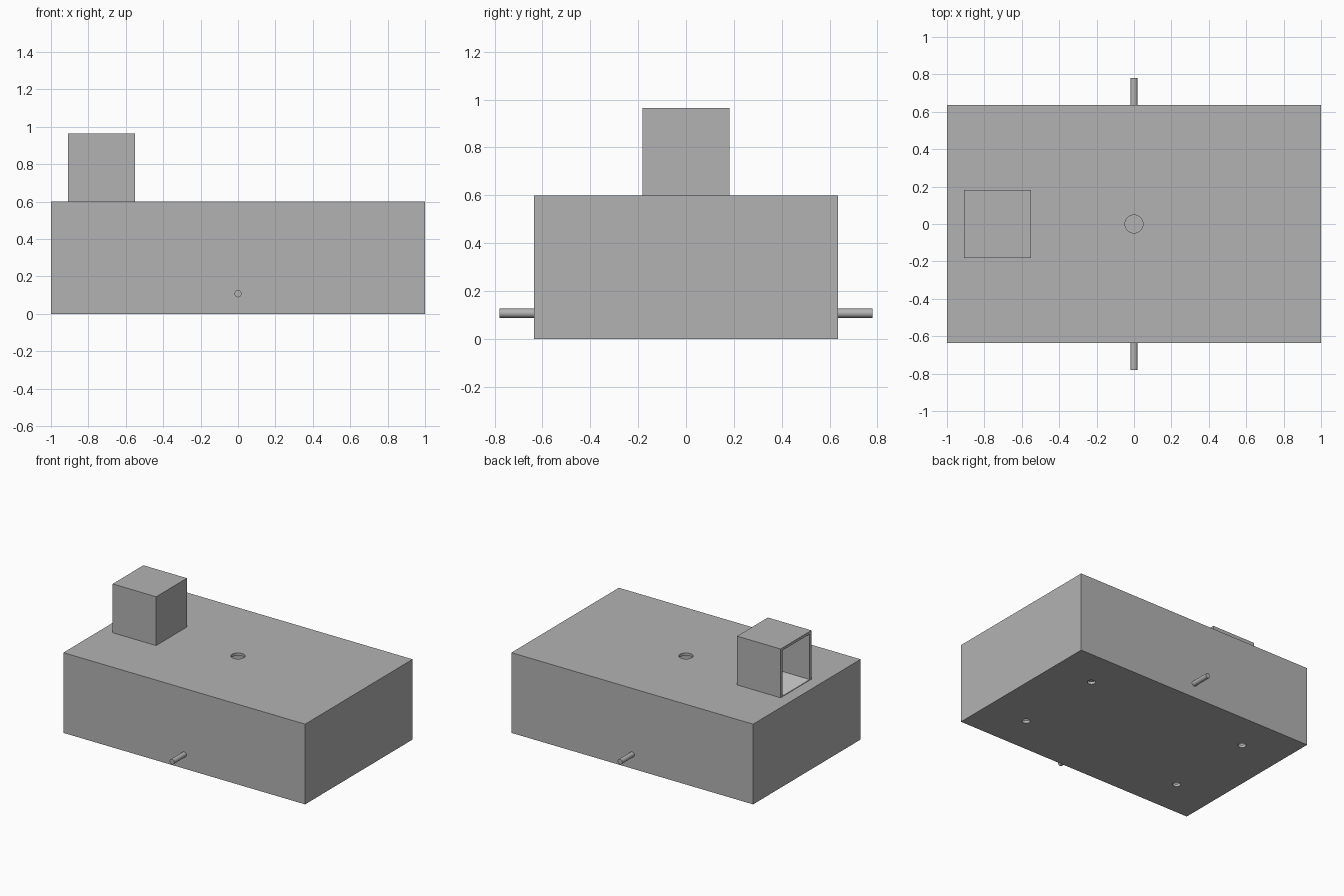
import bpy
import bmesh
from mathutils import Matrix, Vector

default = bpy.data.objects.get("Cube")
if default:
    bpy.data.objects.remove(default, do_unlink=True)

WALL = 0.02


def material(name, value):
    mat = bpy.data.materials.new(name)
    mat.use_nodes = True
    colour = (value, value, value, 1)
    mat.diffuse_color = colour
    mat.node_tree.nodes["Principled BSDF"].inputs["Base Color"].default_value = colour
    return mat


grey = material("mid grey", 0.45)
pale = material("pale grey", 0.65)


def make(name, bm, mat):
    mesh = bpy.data.meshes.new(name)
    bm.to_mesh(mesh)
    bm.free()
    mesh.materials.append(mat)
    obj = bpy.data.objects.new(name, mesh)
    bpy.context.collection.objects.link(obj)
    return obj


def box(name, low, high, mat=grey):
    low, high = Vector(low), Vector(high)
    bm = bmesh.new()
    matrix = Matrix.Translation((low + high) / 2) @ Matrix.Diagonal((*(high - low), 1))
    bmesh.ops.create_cube(bm, size=1, matrix=matrix)
    return make(name, bm, mat)


def cylinder(name, centre, radius, length, axis="Z"):
    bm = bmesh.new()
    matrix = Matrix.Translation(centre)
    if axis == "Y":
        matrix = matrix @ Matrix.Rotation(1.570796, 4, "X")
    bmesh.ops.create_cone(bm, cap_ends=True, segments=32, radius1=radius,
                          radius2=radius, depth=length, matrix=matrix)
    for face in bm.faces:
        face.smooth = len(face.verts) == 4
    for edge in bm.edges:
        edge.smooth = all(len(f.verts) == 4 for f in edge.link_faces)
    return make(name, bm, grey)


def cut(obj, cutters):
    for cutter in cutters:
        mod = obj.modifiers.new("cut", "BOOLEAN")
        mod.operation = "DIFFERENCE"
        mod.solver = "EXACT"
        mod.object = cutter
        cutter.hide_render = True
    bpy.context.view_layer.update()
    graph = bpy.context.evaluated_depsgraph_get()
    mesh = bpy.data.meshes.new_from_object(obj.evaluated_get(graph))
    obj.modifiers.clear()
    obj.data = mesh
    for cutter in cutters:
        bpy.data.objects.remove(cutter, do_unlink=True)


# Hollow main housing, with a hole in the top and four mounting holes below
X, Y, Z = 1.0, 0.635, 0.6
housing = box("housing", (-X, -Y, 0), (X, Y, Z))
holes = [box("cavity", (WALL - X, WALL - Y, WALL), (X - WALL, Y - WALL, Z - WALL)),
         cylinder("top_hole", (0, 0, Z), 0.048, 0.1)]
for sx in (-1, 1):
    for sy in (-1, 1):
        holes.append(cylinder("mounting_hole", (sx * 0.667, sy * 0.345, 0), 0.028, 0.1))
cut(housing, holes)

# Hood on top, open towards -x
x0, x1, half, top = -0.91, -0.55, 0.182, 0.965
hood = box("hood", (x0, -half, Z), (x1, half, top))
cut(hood, [box("opening", (x0 - 0.1, WALL - half, Z - 0.1),
               (x1 - WALL, half - WALL, top - WALL))])
box("hood_floor", (x0, WALL - half, Z), (x1 - WALL, half - WALL, Z + 0.005), pale)

# Pins on the front and back walls
for name, side in (("front_pin", -1), ("back_pin", 1)):
    cylinder(name, (0, side * (Y + 0.0725), 0.107), 0.019, 0.145, "Y")
